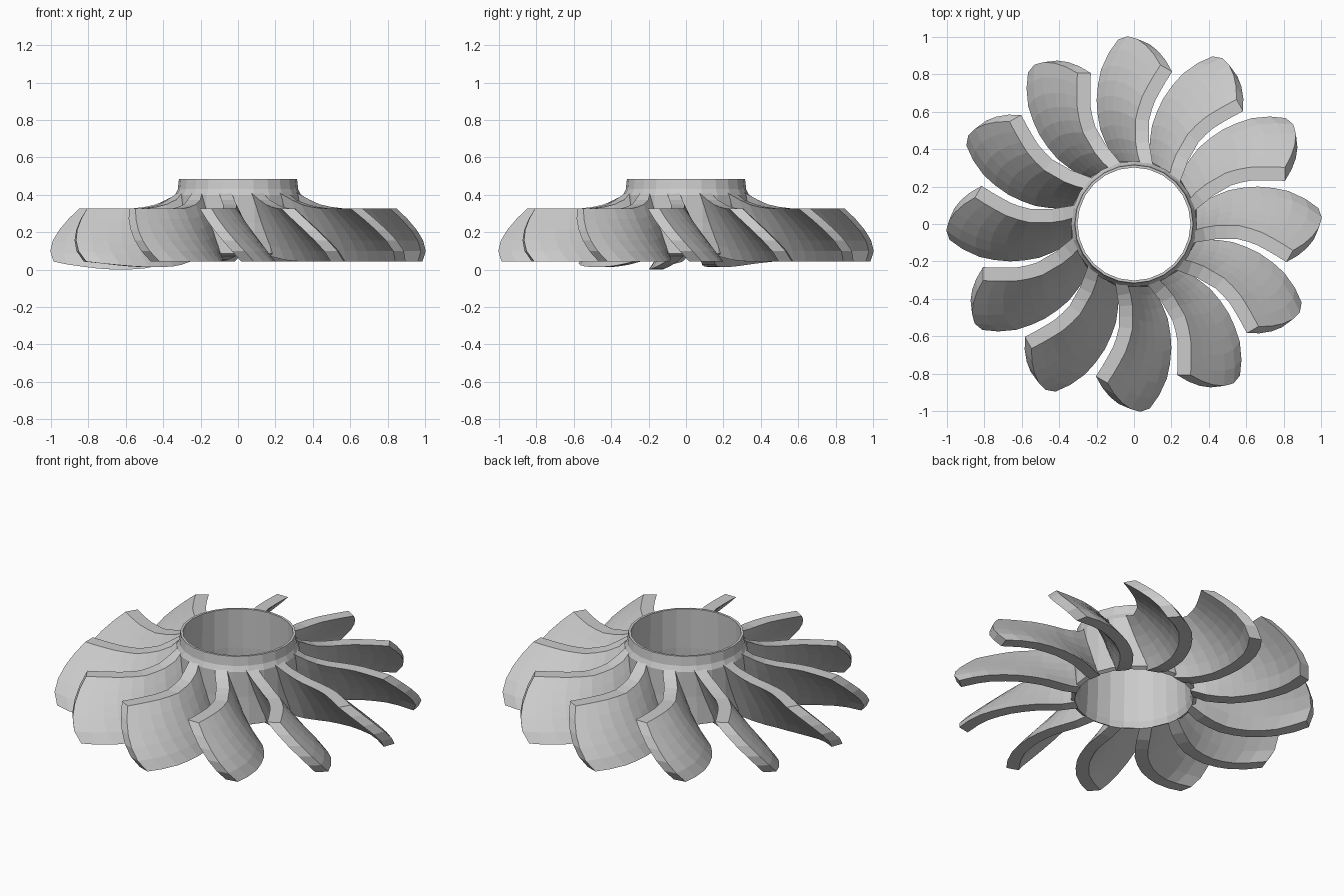
import bpy, bmesh
from math import sin, cos, radians, pi
from mathutils import Vector

if "Cube" in bpy.data.objects:
    bpy.data.objects.remove(bpy.data.objects["Cube"])

BLADES = 12
HALF = 0.036           # half thickness of a blade
NS, NT = 9, 5          # blade steps: root to tip, bottom to top

# (radius, value) profiles
TOP_ANGLE = [(0.31, -13), (0.36, -9), (0.42, -6), (0.55, -4.5), (0.65, -6), (0.75, -9), (0.86, -12)]
BOTTOM_ANGLE = [(0.31, 8), (0.37, 12), (0.43, 14.5), (0.55, 16), (0.7, 13.5), (0.85, 9), (0.97, 3)]
TOP_HEIGHT = [(0.31, 0.425), (0.35, 0.395), (0.4, 0.36), (0.47, 0.34), (0.55, 0.328), (1.0, 0.325)]
BOTTOM_HEIGHT = [(0.31, 0.075), (0.40, 0.05), (0.5, 0.043)]
TIP_RADIUS = [(0, 0.975), (0.25, 0.995), (0.5, 0.965), (0.75, 0.915), (1, 0.85)]   # by height fraction


def lookup(table, x):
    """Linear interpolation in a profile table."""
    if x <= table[0][0]:
        return table[0][1]
    for (a, va), (b, vb) in zip(table, table[1:]):
        if x <= b:
            return va + (vb - va) * (x - a) / (b - a)
    return table[-1][1]


def blade_point(s, t, sag):
    """Middle surface of a blade pointing along -y."""
    tip = lookup(TIP_RADIUS, t)
    r = 0.322 + (tip - 0.322) * s
    low = lookup(BOTTOM_ANGLE, 0.315 + 0.655 * s)
    high = lookup(TOP_ANGLE, 0.315 + 0.535 * s)
    a = radians(low + (high - low) * t)
    bottom = lookup(BOTTOM_HEIGHT, r) - sag * sin(pi * min(max(s, 0), 1))
    z = bottom + (lookup(TOP_HEIGHT, r) - bottom) * t
    return Vector((r * sin(a), -r * cos(a), z))


def finish(bm, name):
    bmesh.ops.recalc_face_normals(bm, faces=bm.faces)
    mesh = bpy.data.meshes.new(name)
    bm.to_mesh(mesh)
    bm.free()
    ob = bpy.data.objects.new(name, mesh)
    bpy.context.collection.objects.link(ob)
    return ob


def make_blade(index):
    bm = bmesh.new()
    sag = {8: 0.03, 9: 0.043, 10: 0.03}.get(index, 0.0)   # a few blades hang lower
    sides = []
    for sign in (-1, 1):
        grid = []
        for i in range(NS + 1):
            row = []
            for j in range(NT + 1):
                s, t = i / NS, j / NT
                p = blade_point(s, t, sag)
                d = blade_point(s + 0.03, t, sag) - blade_point(s - 0.03, t, sag)
                n = Vector((-d.y, d.x, 0)).normalized()
                q = p + n * sign * HALF
                if i == 0:   # keep the root on the hub wall, out of the bore
                    k = 0.322 / q.xy.length
                    q.x, q.y = q.x * k, q.y * k
                row.append(bm.verts.new(q))
            grid.append(row)
        sides.append(grid)
    a, b = sides
    for g in sides:
        for i in range(NS):
            for j in range(NT):
                bm.faces.new((g[i][j], g[i + 1][j], g[i + 1][j + 1], g[i][j + 1]))
    # close the top, bottom, root and tip edges
    for i in range(NS):
        for j in (0, NT):
            bm.faces.new((a[i][j], a[i + 1][j], b[i + 1][j], b[i][j]))
    for j in range(NT):
        for i in (0, NS):
            bm.faces.new((a[i][j], a[i][j + 1], b[i][j + 1], b[i][j]))
    ob = finish(bm, f"blade_{index + 1}")
    ob.rotation_euler.z = 2 * pi * index / BLADES


def make_hub():
    """Thin open ring turned from a closed profile."""
    profile = [(0.325, 0.075), (0.345, 0.085), (0.337, 0.25), (0.337, 0.40),
               (0.322, 0.43), (0.316, 0.485), (0.302, 0.485), (0.306, 0.25), (0.314, 0.11)]
    sides = 24
    bm = bmesh.new()
    rings = [[bm.verts.new((r * cos(2 * pi * k / sides), r * sin(2 * pi * k / sides), z))
              for r, z in profile] for k in range(sides)]
    m = len(profile)
    for k in range(sides):
        u, v = rings[k], rings[(k + 1) % sides]
        for j in range(m):
            bm.faces.new((u[j], v[j], v[(j + 1) % m], u[(j + 1) % m]))
    finish(bm, "hub_ring")


make_hub()
for n in range(BLADES):
    make_blade(n)
